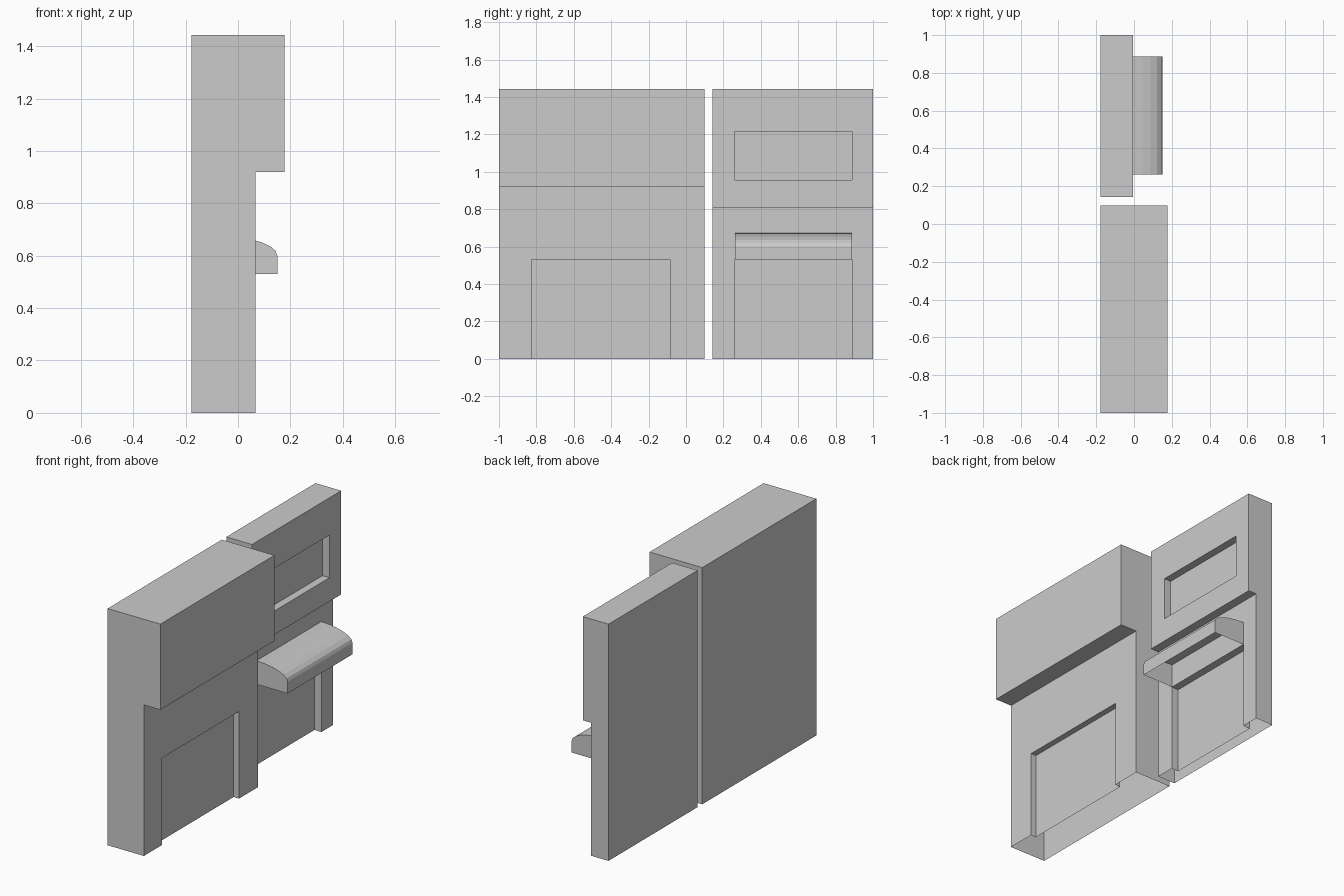
import bpy, bmesh, math

if "Cube" in bpy.data.objects:
    bpy.data.objects.remove(bpy.data.objects["Cube"])


def prism(name, profile, y0, y1, open_bottom=False):
    """Extrude an (x, z) profile along y; optionally leave out its lowest face."""
    bm = bmesh.new()
    near = bm.faces.new([bm.verts.new((x, y0, z)) for x, z in profile])
    ext = bmesh.ops.extrude_face_region(bm, geom=[near], use_keep_orig=True)
    moved = [v for v in ext["geom"] if isinstance(v, bmesh.types.BMVert)]
    bmesh.ops.translate(bm, verts=moved, vec=(0, y1 - y0, 0))
    bmesh.ops.recalc_face_normals(bm, faces=bm.faces)
    mesh = bpy.data.meshes.new(name)
    bm.to_mesh(mesh)
    bm.free()
    if open_bottom:
        remove_bottom(mesh)
    obj = bpy.data.objects.new(name, mesh)
    bpy.context.collection.objects.link(obj)
    return obj


def remove_bottom(mesh):
    bm = bmesh.new()
    bm.from_mesh(mesh)
    low = min(v.co.z for v in bm.verts)
    under = [f for f in bm.faces if all(v.co.z < low + 1e-4 for v in f.verts)]
    bmesh.ops.delete(bm, geom=under, context="FACES")
    bm.to_mesh(mesh)
    bm.free()


def recess(obj, face_x, depth, y0, y1, z0, z1):
    """Cut a rectangular niche into the street-side wall."""
    x0, x1 = face_x - depth, face_x + 0.05
    cutter = prism("recess_cutter", [(x0, z0), (x1, z0), (x1, z1), (x0, z1)], y0, y1)
    cutter.hide_render = True
    mod = obj.modifiers.new("recess", "BOOLEAN")
    mod.operation = "DIFFERENCE"
    mod.solver = "EXACT"
    mod.object = cutter
    bpy.context.view_layer.objects.active = obj
    bpy.ops.object.modifier_apply(modifier=mod.name)
    bpy.data.objects.remove(cutter)


def facade(name, lower_x, upper_x, ledge_z, y0, y1):
    """Wall slab with an overhanging upper storey."""
    return prism(name, [(BACK, 0), (lower_x, 0), (lower_x, ledge_z),
                        (upper_x, ledge_z), (upper_x, TOP), (BACK, TOP)], y0, y1)


BACK, TOP = -0.178, 1.442
WALL = -0.06

# deep facade with a wide doorway
wide = facade("wide_facade", 0.066, 0.177, 0.92, -1.0, 0.098)
recess(wide, 0.066, 0.036, -0.825, -0.085, -0.1, 0.53)
remove_bottom(wide.data)

# shallow facade with a doorway and an upper window
narrow = facade("narrow_facade", WALL, -0.005, 0.81, 0.142, 1.0)
recess(narrow, WALL, 0.047, 0.26, 0.888, -0.1, 0.53)
recess(narrow, -0.005, 0.047, 0.26, 0.888, 0.955, 1.215)
remove_bottom(narrow.data)

# rounded awning shell, open underneath
curve = [(WALL + 0.21 * math.sin(t), 0.6 + 0.073 * math.cos(t))
         for t in (math.radians(15 * i) for i in range(7))]
awning = prism("awning", [(WALL, 0.53)] + curve + [(0.15, 0.53)], 0.263, 0.888,
               open_bottom=True)
for p in awning.data.polygons:
    p.use_smooth = False
